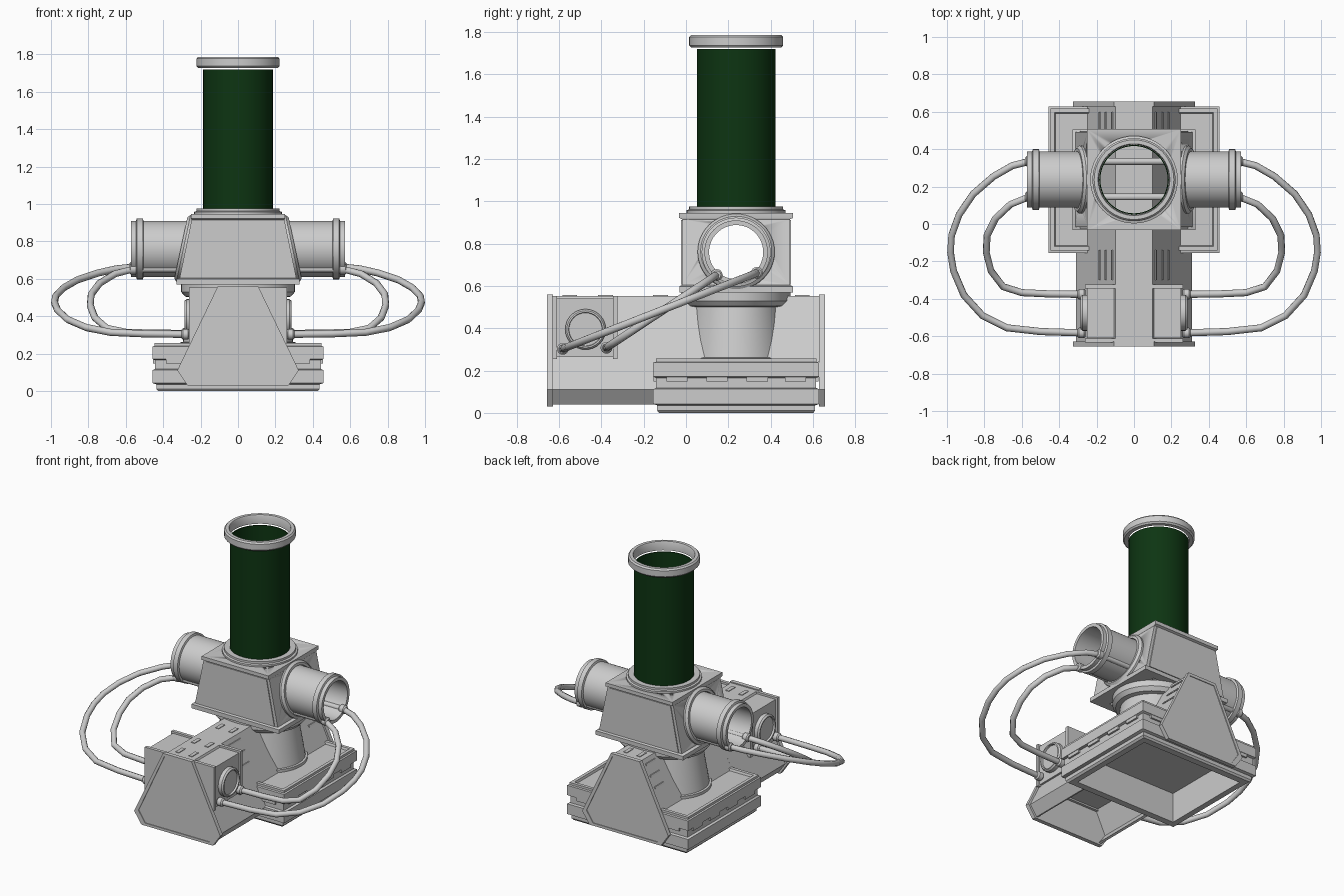
import bpy, bmesh, math
from mathutils import Matrix, Vector

if "Cube" in bpy.data.objects:
    bpy.data.objects.remove(bpy.data.objects["Cube"])

CY = 0.237   # y centre of the tower
TZ = 0.76    # height of the side tube axis


def material(name, rgb):
    m = bpy.data.materials.new(name)
    m.diffuse_color = (*rgb, 1)
    m.use_nodes = True
    m.node_tree.nodes["Principled BSDF"].inputs["Base Color"].default_value = m.diffuse_color
    return m


GREY = material("light grey metal", (0.604, 0.604, 0.604))
GREEN = material("dark green", (0.004, 0.035, 0.006))


def finish(name, bm, mat=GREY, angle=35):
    bmesh.ops.recalc_face_normals(bm, faces=bm.faces)
    for f in bm.faces:
        f.smooth = True
    for e in bm.edges:
        if len(e.link_faces) != 2 or e.calc_face_angle(0) > math.radians(angle):
            e.smooth = False
    me = bpy.data.meshes.new(name)
    bm.to_mesh(me)
    bm.free()
    me.materials.append(mat)
    ob = bpy.data.objects.new(name, me)
    bpy.context.collection.objects.link(ob)
    return ob


def skin(name, rings, closed=False, caps=False, mat=GREY):
    """Bridge a list of point rings into one surface."""
    bm = bmesh.new()
    vs = [[bm.verts.new(p) for p in r] for r in rings]
    n = len(vs[0])
    for i in range(len(vs) if closed else len(vs) - 1):
        a, b = vs[i], vs[(i + 1) % len(vs)]
        for j in range(n):
            k = (j + 1) % n
            bm.faces.new((a[j], a[k], b[k], b[j]))
    if caps:
        bm.faces.new(vs[0])
        bm.faces.new(vs[-1])
    return finish(name, bm, mat)


def rect_loft(name, sections, **kw):
    return skin(name, [[(sx * hx, CY + sy * hy, z) for sx, sy in
                        ((1, 1), (-1, 1), (-1, -1), (1, -1))] for z, hx, hy in sections], **kw)


def lathe(name, profile, loc=(0, CY, 0), rot=Matrix(), sx=1, n=48, **kw):
    """Turn (radius, height) points round the z axis, then place the result."""
    mat4 = Matrix.Translation(loc) @ rot
    rings = [[mat4 @ Vector((sx * r * math.cos(t), r * math.sin(t), h))
              for t in (2 * math.pi * i / n for i in range(n))] for r, h in profile]
    return skin(name, rings, **kw)


def turn_x(s, deg=90):
    return Matrix.Rotation(math.radians(deg) * s, 4, 'Y')


def box(name, lo, hi, mat=GREY):
    return skin(name, [[(x, y, z) for x, y in ((lo[0], lo[1]), (hi[0], lo[1]), (hi[0], hi[1]), (lo[0], hi[1]))]
                       for z in (lo[2], hi[2])], caps=True, mat=mat)


def cut(ob, cutter):
    cutter.hide_render = True
    cutter.hide_viewport = False
    cutter.display_type = 'WIRE'
    m = ob.modifiers.new("hole", 'BOOLEAN')
    m.operation, m.solver, m.object = 'DIFFERENCE', 'EXACT', cutter


# Long beam: hollow, open underneath
def shell(name, prof, inner, y0, y1):
    loop = prof + inner[::-1]
    skin(name, [[(x, y, z) for x, z in loop] for y in (y0, y1)], caps=True)


shell("beam_front", [(-.26, .04), (-.31, .11), (-.1, .553), (.1, .553), (.31, .11), (.26, .04)],
      [(-.245, .045), (-.293, .11), (-.09, .538), (.09, .538), (.293, .11), (.245, .045)], -.635, -.14)
shell("beam_rear", [(-.248, .24), (-.1, .553), (.1, .553), (.248, .24)],
      [(-.232, .24), (-.09, .538), (.09, .538), (.232, .24)], -.14, .635)

# End plates with a raised rim
plate = [(-.27, .03), (-.325, .11), (-.108, .56), (.108, .56), (.325, .11), (.27, .03)]
for s, name in ((-1, "front"), (1, "rear")):
    c = (0, .28)
    inset = [(c[0] + (x - c[0]) * .9, c[1] + (z - c[1]) * .93) for x, z in plate]
    skin(name + "_end_plate", [[(x, s * y, z) for x, z in p] for p, y in
                               ((plate, .628), (plate, .656), (inset, .656), (inset, .651))], caps=True)

# Vent plates on the beam's top and sloping sides
for y in (-.55, -.38, -.12, .1, .4, .55):
    for x in (-.05, .05):
        box("top_vent", (x - .013, y - .035, .55), (x + .013, y + .035, .557))
for s in (1, -1):
    for y0, y1 in ((-.3, -.14), (.5, .6)):
        for z in (.38, .45, .52):
            x = .1 + (.553 - z) * .474
            a = [(s * (x + o), zz) for o, zz in ((-.01, z - .006), (.008, z - .006), (.003, z + .006), (-.01, z + .006))]
            skin("side_vent", [[(px, y, pz) for px, pz in a] for y in (y0, y1)], caps=True)

# Square base, hollow underneath, with a groove round the side
rect_loft("base", [(.2, .38, .315), (0, .385, .32), (0, .425, .365), (.012, .437, .374), (.036, .437, .374),
                   (.042, .457, .392), (.112, .457, .392), (.118, .443, .378), (.165, .443, .378),
                   (.171, .457, .392), (.238, .457, .392), (.241, .447, .38), (.256, .447, .38),
                   (.256, .425, .358), (.241, .42, .353)], caps=True)
for s in (1, -1):
    for k in (-.28, -.09, .1, .28):
        box("base_clip", (s * .447 - .008, CY + k - .05, .148), (s * .447 + .008, CY + k + .05, .17))
        box("base_clip", (k * 1.2 - .05, CY + s * .382 - .008, .148), (k * 1.2 + .05, CY + s * .382 + .008, .17))

# Oval cone between base and head
lathe("cone", [(.262, .24), (.262, .26), (.25, .262), (.215, .5), (.24, .505), (.258, .53), (.258, .572), (.225, .572),
               (.2, .5), (.235, .24)], sx=1.18, closed=True)

# Head: hollow tapered box with flanges, open for the tubes
head = rect_loft("head_box", [(.57, .33, .268), (.598, .33, .268), (.605, .312, .254), (.915, .248, .254),
                              (.922, .252, .27), (.946, .252, .27), (.946, .1, .1), (.93, .1, .1),
                              (.915, .225, .235), (.605, .29, .235), (.595, .22, .21), (.57, .22, .21)], closed=True)
cut(head, lathe("side_hole_cutter", [(.14, -.6), (.14, .6)], (0, CY, TZ), turn_x(1), caps=True))
cut(head, lathe("top_hole_cutter", [(.187, .88), (.187, 1.1)], caps=True))

# Front and back raised panels of the head
for s in (1, -1):
    y0, y1 = CY + s * .25, CY + s * .26
    skin("head_panel", [[(x, y, z) for x, z in ((-.29, .607), (-.23, .912), (.23, .912), (.29, .607))]
                        for y in (y0, y1)], caps=True)

# Tall green tube with collar and top ring
lathe("tall_tube", [(.186, .95), (.186, 1.72), (.18, 1.72), (.18, .95)], closed=True, mat=GREEN)
lathe("tube_collar", [(.234, .94), (.234, .958), (.222, .962), (.222, .976), (.187, .976), (.187, .94)], closed=True)
lathe("top_ring", [(.213, 1.727), (.222, 1.737), (.222, 1.777), (.213, 1.787), (.192, 1.787), (.188, 1.78),
                   (.188, 1.727)], closed=True)

# Side tubes and their flanges
for s in (1, -1):
    lathe("side_tube", [(.15, .235), (.15, .505), (.163, .509), (.163, .541), (.15, .545), (.15, .571), (.128, .571),
                        (.128, .235)], (0, CY, TZ), turn_x(s), closed=True)
    lathe("tube_flange", [(.182, -.02), (.182, .012), (.168, .026), (.152, .026), (.145, -.02)],
          (s * .28, CY, TZ), turn_x(s, 78), closed=True)

# Cable box on the front of the beam, with round sockets
box("cable_box", (-.25, -.61, .265), (.25, -.345, .54))
for y in (-.622, -.335):
    box("cable_box_flange", (-.262, y - .011, .255), (.262, y + .011, .553))
for s in (1, -1):
    lathe("socket", [(.096, .24), (.096, .275), (.088, .285), (.08, .285), (.078, .272)],
          (0, -.475, .395), turn_x(s), n=32, caps=True)


# Cables: each runs through the side tubes and loops back to the cable box
def cable(name, pts, z0, z1):
    ya, yb = pts[-1][1], pts[0][1]
    half = [(x, y, z0 + (y - ya) / (yb - ya) * (z1 - z0)) for x, y in pts]
    path = [(-x, y, z) for x, y, z in half[::-1]] + half
    cu = bpy.data.curves.new(name, 'CURVE')
    cu.dimensions = '3D'
    cu.bevel_depth, cu.bevel_resolution, cu.use_fill_caps = .019, 2, True
    sp = cu.splines.new('POLY')
    sp.points.add(len(path) - 1)
    for p, co in zip(sp.points, path):
        p.co = (*co, 1)
    sp.use_smooth = True
    cu.materials.append(GREY)
    ob = bpy.data.objects.new(name, cu)
    bpy.context.collection.objects.link(ob)
    bpy.ops.object.select_all(action='DESELECT')
    ob.select_set(True)
    bpy.context.view_layer.objects.active = ob
    bpy.ops.object.convert(target='MESH')
    for s in (1, -1):
        for x, y, z in (half[0], half[-1]):
            lathe("cable_collar", [(.02, -.022), (.028, -.014), (.028, .014), (.02, .022)], (s * x, y, z),
                  turn_x(1), n=16, caps=True)


cable("outer_cable", [(.56, .335), (.65, .312), (.75, .255), (.86, .16), (.935, .05), (.975, -.06), (.981, -.15),
                      (.965, -.25), (.91, -.38), (.81, -.49), (.68, -.555), (.5, -.575), (.28, -.582)], .303, .662)
cable("inner_cable", [(.56, .145), (.66, .105), (.74, .03), (.785, -.06), (.79, -.15), (.765, -.25), (.7, -.335),
                      (.6, -.367), (.45, -.374), (.28, -.376)], .308, .652)
